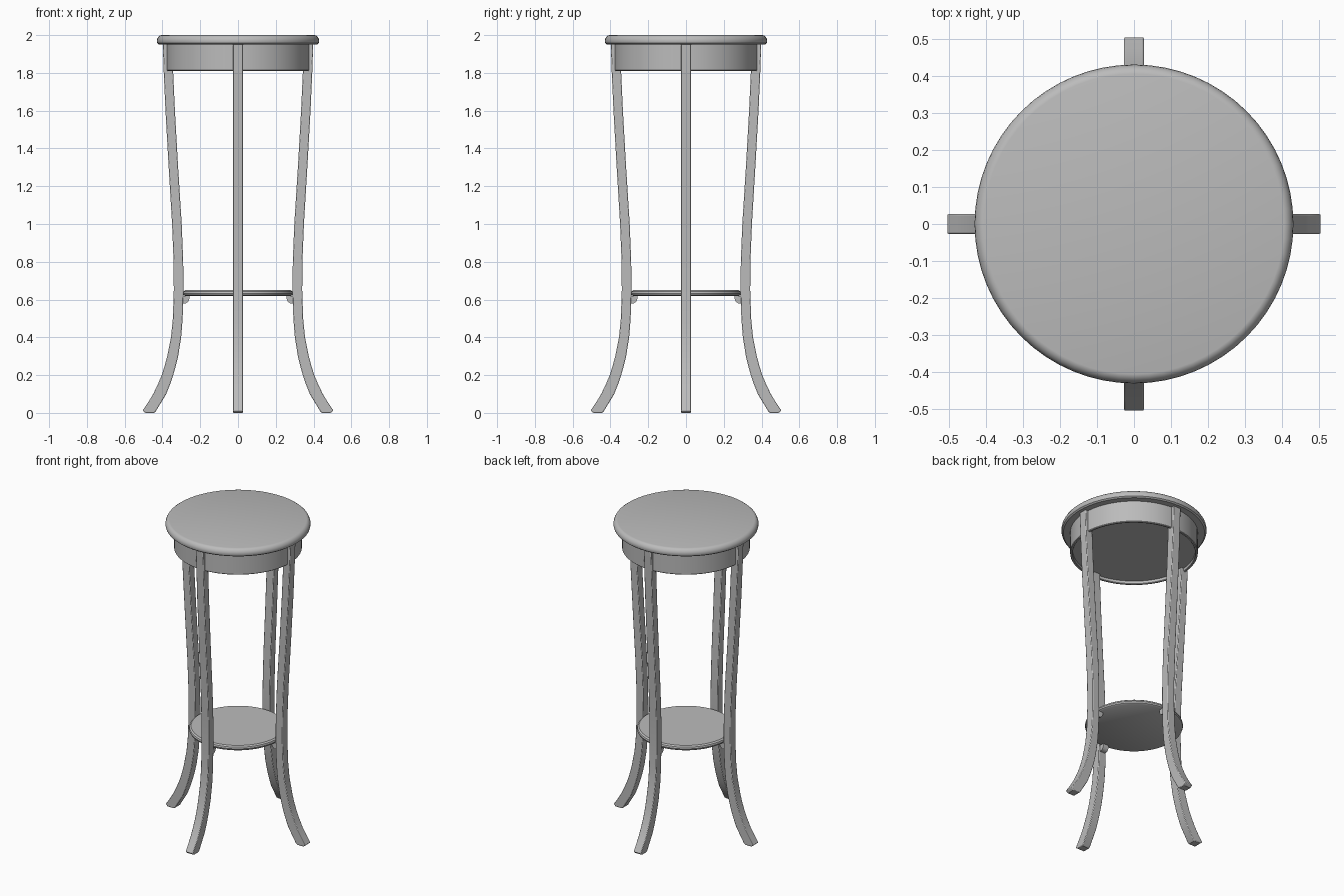
import bpy, bmesh
from math import radians, pi
from mathutils import Matrix

cube = bpy.data.objects.get("Cube")
if cube:
    bpy.data.objects.remove(cube, do_unlink=True)

grey = bpy.data.materials.new("plain_grey")
grey.use_nodes = True
grey.diffuse_color = (0.5, 0.5, 0.5, 1)
grey.node_tree.nodes["Principled BSDF"].inputs["Base Color"].default_value = (0.5, 0.5, 0.5, 1)


def finish(bm, name, bevel=0):
    """Turn a bmesh into a smooth-shaded object, optionally with softened edges."""
    bmesh.ops.recalc_face_normals(bm, faces=bm.faces)
    mesh = bpy.data.meshes.new(name)
    bm.to_mesh(mesh)
    bm.free()
    mesh.materials.append(grey)
    ob = bpy.data.objects.new(name, mesh)
    bpy.context.collection.objects.link(ob)
    if bevel:
        mod = ob.modifiers.new("soft_edges", "BEVEL")
        mod.width = bevel
        mod.segments = 2
        mod.limit_method = "ANGLE"
        mod.angle_limit = radians(40)
    bpy.ops.object.select_all(action="DESELECT")
    ob.select_set(True)
    bpy.context.view_layer.objects.active = ob
    bpy.ops.object.shade_smooth_by_angle(angle=radians(35))
    return ob


def lathe(name, profile, steps=64):
    """Spin a closed (radius, z) profile that starts and ends on the axis."""
    bm = bmesh.new()
    verts = [bm.verts.new((r, 0, z)) for r, z in profile]
    edges = [bm.edges.new(pair) for pair in zip(verts, verts[1:])]
    bmesh.ops.spin(bm, geom=verts + edges, cent=(0, 0, 0), axis=(0, 0, 1),
                   angle=2 * pi, steps=steps, use_duplicate=False)
    bmesh.ops.remove_doubles(bm, verts=bm.verts, dist=0.0005)
    return finish(bm, name)


def slab(name, outline, half_width, turn, bevel):
    """Extrude an (x, z) outline across y, then turn it about z."""
    bm = bmesh.new()
    sides = [[bm.verts.new((x, y, z)) for x, z in outline]
             for y in (-half_width, half_width)]
    for side in sides:
        bm.faces.new(side)
    n = len(outline)
    for i in range(n):
        j = (i + 1) % n
        bm.faces.new((sides[0][i], sides[0][j], sides[1][j], sides[1][i]))
    bmesh.ops.rotate(bm, verts=bm.verts, matrix=Matrix.Rotation(turn, 3, "Z"))
    return finish(bm, name, bevel)


# Round top with a moulded edge
lathe("table_top", [(0, 1.95), (0.418, 1.95), (0.427, 1.957), (0.43, 1.968),
                    (0.428, 1.98), (0.422, 1.991), (0.413, 1.998), (0.405, 2.0), (0, 2.0)])

# Apron with a shallow recess underneath
lathe("apron", [(0, 1.83), (0.362, 1.83), (0.362, 1.813), (0.365, 1.81),
                (0.374, 1.81), (0.378, 1.814), (0.378, 1.952), (0, 1.952)])

# Lower shelf
lathe("lower_shelf", [(0, 0.618), (0.278, 0.618), (0.287, 0.624), (0.29, 0.633),
                      (0.287, 0.643), (0.278, 0.65), (0, 0.65)])

# Splayed leg: height, inner and outer distance from the axis
LEG = [(0.1, 0.38, 0.449), (0.15, 0.36, 0.425), (0.2, 0.343, 0.404),
       (0.25, 0.329, 0.388), (0.3, 0.317, 0.375), (0.4, 0.301, 0.355),
       (0.5, 0.293, 0.345), (0.65, 0.289, 0.34), (0.8, 0.29, 0.341),
       (1.0, 0.298, 0.349), (1.3, 0.317, 0.367), (1.6, 0.334, 0.384),
       (1.8, 0.343, 0.393), (1.952, 0.346, 0.398)]
leg_outline = ([(0.436, 0.007)] + [(a, z) for z, a, b in LEG]
               + [(b, z) for z, a, b in reversed(LEG)]
               + [(0.474, 0.059), (0.505, 0.012), (0.49, 0), (0.445, 0)])

# Small rounded support block between shelf and leg
block_outline = [(0.258, 0.62), (0.258, 0.602), (0.264, 0.588), (0.276, 0.58),
                 (0.296, 0.58), (0.296, 0.62)]

for i, place in enumerate(("left", "back", "right", "front")):
    slab(place + "_leg", leg_outline, 0.027, i * pi / 2, 0.004)
    slab(place + "_shelf_block", block_outline, 0.02, i * pi / 2, 0)
